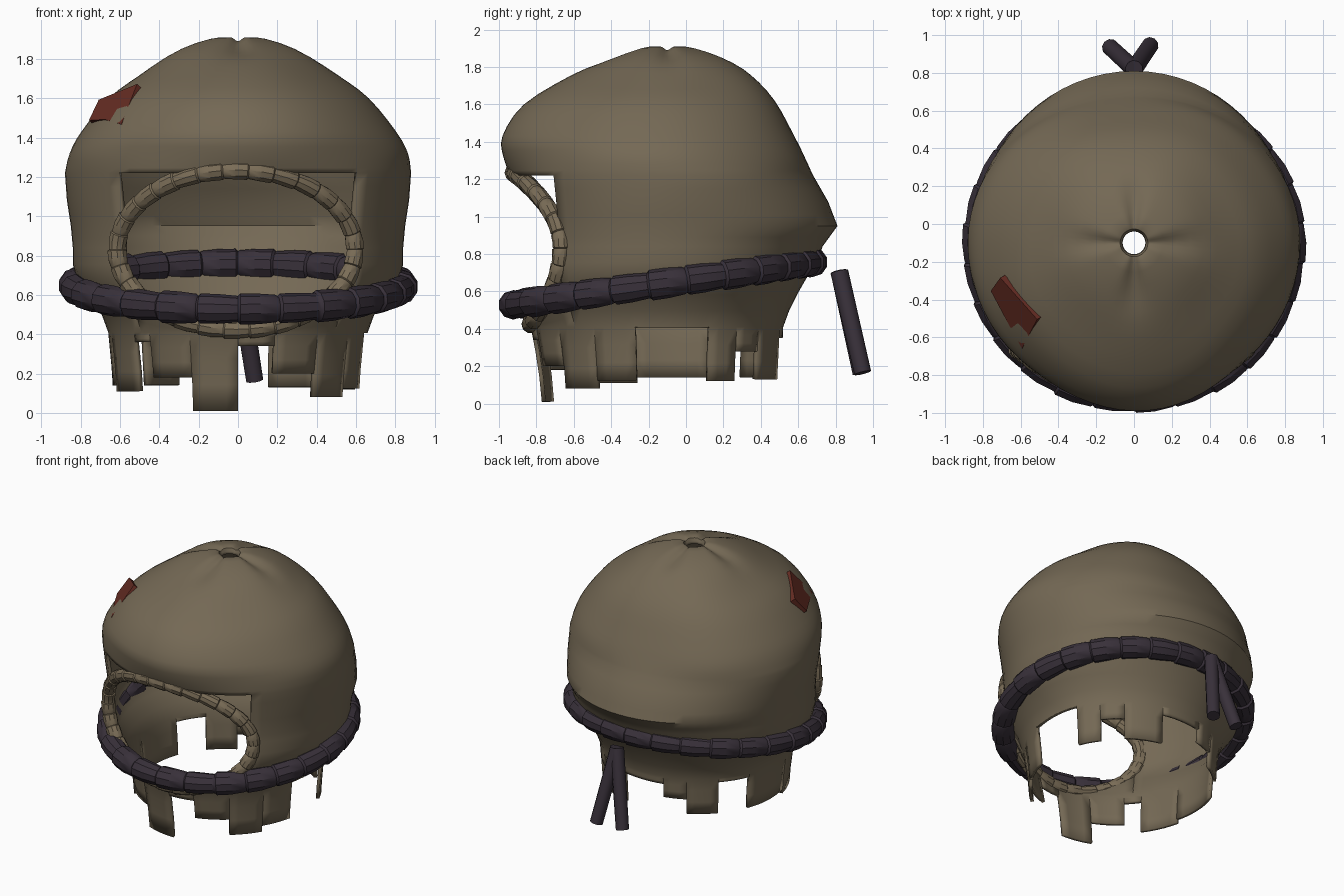
import bpy, bmesh, math, random
from mathutils import Vector

if "Cube" in bpy.data.objects:
    bpy.data.objects.remove(bpy.data.objects["Cube"])
random.seed(4)

CY = -0.1          # axis of the hood lies slightly forward
COLS = 72          # 5 degree columns


def material(name, rgb):
    m = bpy.data.materials.new(name)
    m.diffuse_color = (*rgb, 1)
    m.use_nodes = True
    m.node_tree.nodes["Principled BSDF"].inputs["Base Color"].default_value = m.diffuse_color
    return m


cloth = material("worn_cloth", (0.175, 0.14, 0.09))
piping = material("rim_cloth", (0.195, 0.152, 0.095))
dark = material("dark_rope", (0.040, 0.030, 0.042))
red = material("red_patch", (0.135, 0.026, 0.017))


def finish(bm, name, mat, angle=40):
    bmesh.ops.remove_doubles(bm, verts=bm.verts, dist=0.0005)
    me = bpy.data.meshes.new(name)
    bm.to_mesh(me)
    bm.free()
    ob = bpy.data.objects.new(name, me)
    bpy.context.collection.objects.link(ob)
    me.materials.append(mat)
    bpy.ops.object.select_all(action='DESELECT')
    ob.select_set(True)
    bpy.context.view_layer.objects.active = ob
    bpy.ops.object.shade_smooth_by_angle(angle=math.radians(angle))
    return ob


def blend(front, side, back, phi):
    c = math.cos(phi)
    return side + ((front if c > 0 else back) - side) * c * c


def catmull(pts, t):
    i = min(int(t), len(pts) - 2)
    f = t - i
    p = [pts[max(0, min(len(pts) - 1, i + k))] for k in (-1, 0, 1, 2)]
    return 0.5 * (2 * p[1] + (p[2] - p[0]) * f
                  + (2 * p[0] - 5 * p[1] + 4 * p[2] - p[3]) * f * f
                  + (3 * p[1] - p[0] - 3 * p[2] + p[3]) * f ** 3)


def place(phi, r, z):
    return (r * math.sin(phi), CY - r * math.cos(phi), z)


# crown profiles (radius, height): front, side, back
CROWN = [
    [(.06, 1.86), (.10, 1.91), (.3, 1.85), (.5, 1.76), (.76, 1.6), (.875, 1.43), (.87, 1.32), (.84, 1.22)],
    [(.06, 1.86), (.10, 1.91), (.3, 1.855), (.5, 1.72), (.66, 1.6), (.8, 1.43), (.86, 1.32), (.88, 1.22)],
    [(.06, 1.86), (.10, 1.91), (.3, 1.855), (.45, 1.76), (.58, 1.62), (.68, 1.44), (.74, 1.32), (.78, 1.22)],
]
CROWN = [[Vector(p) for p in prof] for prof in CROWN]

# body radii by height: height, front, side, back
BODY = [(1.22, .84, .88, .78), (1.08, .81, .87, .86), (.95, .80, .85, .91), (.84, .80, .84, .83),
        (.75, .82, .84, .80), (.65, .83, .81, .73), (.52, .78, .70, .66), (.41, .73, .66, .62),
        (.2, .69, .64, .61), (0, .67, .63, .60)]


def crown_point(phi, t):
    v = blend(*(catmull(p, t) for p in CROWN), phi)
    # gathered folds around the top hole
    fold = math.exp(-((t - 1.5) / 0.8) ** 2) * abs(math.cos(2 * phi)) ** 10
    sag = 0.008 * math.sin(5 * phi + 1) * min(1, max(0, t - 2)) * max(0, min(1, 7 - t))
    return place(phi, v.x + sag, v.y - 0.03 * fold)


def body_point(phi, z):
    for a, b in zip(BODY, BODY[1:]):
        if z >= b[0] - 1e-6:
            f = (a[0] - z) / (a[0] - b[0])
            return place(phi, blend(*(a[k] + (b[k] - a[k]) * f for k in (1, 2, 3)), phi), z)


# ragged hem: start angle, end angle, bottom height
HEM = [(0, 15, .34), (15, 35, .2), (35, 55, .08), (55, 75, .125), (75, 110, .405), (110, 125, .12),
       (125, 140, .28), (140, 165, .13), (165, 195, .35), (195, 210, .25), (210, 230, .14),
       (230, 250, .38), (250, 285, .14), (285, 310, .11), (310, 320, .36), (320, 340, .18), (340, 360, .01)]

OPEN = 45          # half angle of the face opening


def opening_bottom(phi):
    x = 0.80 * math.sin(phi)
    return 0.83 - 0.40 * math.sqrt(max(0, 1 - (x / 0.6) ** 2))


# hood shell with face opening and hem
bm = bmesh.new()


def strip(p0, p1, rows0, rows1):
    a = [bm.verts.new(p0(r)) for r in rows0]
    b = [bm.verts.new(p1(r)) for r in rows1]
    for i in range(len(a) - 1):
        bm.faces.new((a[i + 1], b[i + 1], b[i], a[i]))


for c in range(COLS):
    deg = c * 5
    f0, f1 = math.radians(deg), math.radians(deg + 5)
    t_rows = [i / 3 for i in range(22)]
    strip(lambda t: crown_point(f0, t), lambda t: crown_point(f1, t), t_rows, t_rows)
    b0, b1 = (lambda z: body_point(f0, z)), (lambda z: body_point(f1, z))
    face_side = deg < OPEN or deg >= 360 - OPEN
    if not face_side:
        mid = [1.22, 1.15, 1.08, 1.01, .95, .89, .84]
        strip(b0, b1, mid, mid)

    def low_rows(phi, d):
        inside = min(d, 360 - d) < OPEN or (face_side and min(d, 360 - d) == OPEN)
        top = opening_bottom(phi) if inside else .84
        return [top + (.41 - top) * k / 5 for k in range(6)]
    strip(b0, b1, low_rows(f0, deg), low_rows(f1, deg + 5))
    end = next(h[2] for h in HEM if h[0] <= deg < h[1])
    hem = [.41 + (end - .41) * k / 3 for k in range(4)]
    strip(b0, b1, hem, hem)
bmesh.ops.dissolve_degenerate(bm, edges=bm.edges, dist=0.0003)
hood = finish(bm, "hood", cloth, 45)
sol = hood.modifiers.new("thickness", 'SOLIDIFY')
sol.thickness = 0.022
sol.offset = -1


def beaded_ring(name, path, beads, radius, ref, mat, sides=10):
    """Closed roll made of overlapping puffed segments."""
    bm = bmesh.new()
    rings = []
    for b in range(beads):
        puff = radius * random.uniform(0.96, 1.06)
        for f, k in ((0.0, .88), (0.06, 1.04), (0.5, 1.03), (0.94, .93)):
            t = 2 * math.pi * (b + f) / beads
            p = path(t)
            tan = (path(t + .01) - path(t - .01)).normalized()
            u = (ref - tan * ref.dot(tan)).normalized()
            v = tan.cross(u)
            rings.append([bm.verts.new(p + (u * math.cos(a) + v * math.sin(a)) * puff * k)
                          for a in (2 * math.pi * s / sides for s in range(sides))])
    for i, r in enumerate(rings):
        n = rings[(i + 1) % len(rings)]
        for s in range(sides):
            q = (s + 1) % sides
            bm.faces.new((r[s], r[q], n[q], n[s]))
    bmesh.ops.recalc_face_normals(bm, faces=bm.faces)
    return finish(bm, name, mat, 35)


def rim_path(t):
    s = math.sin(t)
    return Vector((0.605 * math.cos(t) - 0.01, -0.665 - (0.255 if s > 0 else 0.165) * s * s, 0.83 + 0.405 * s))


def belt_path(t):
    r = blend(.845, .835, .80, t)
    x, y, _ = place(t, r, 0)
    return Vector((x, y + 0.02 * math.cos(t), 0.53 + 0.139 * (y + 0.93)))


beaded_ring("face_opening_rim", rim_path, 30, 0.047, Vector((0, 1, 0)), piping)
beaded_ring("belt", belt_path, 26, 0.075, Vector((0, 0, 1)), dark)


# hanging belt ends at the back
def strap(name, a, b, radius):
    a, b = Vector(a), Vector(b)
    bm = bmesh.new()
    bmesh.ops.create_cone(bm, cap_ends=True, segments=10, radius1=radius, radius2=radius * .95,
                          depth=(b - a).length)
    rot = (b - a).to_track_quat('Z', 'Y')
    for v in bm.verts:
        v.co = rot @ v.co + (a + b) / 2
    finish(bm, name, dark, 40)


strap("belt_end_right", (0.0, .82, .705), (.085, .945, .165), .048)
strap("belt_end_left", (0.0, .82, .705), (-.125, .935, .165), .048)

# sewn patch on the front left of the crown
corners = [(-.70, -.28, 1.585), (-.75, -.35, 1.48), (-.67, -.50, 1.485), (-.585, -.655, 1.46), (-.505, -.50, 1.665)]
bm = bmesh.new()
out = Vector((-.68, -.38, .62)).normalized()
lower = [bm.verts.new(Vector(c) - out * 0.025) for c in corners]
upper = [bm.verts.new(Vector(c) + out * 0.012) for c in corners]
bm.faces.new(upper)
bm.faces.new(lower[::-1])
for i in range(5):
    j = (i + 1) % 5
    bm.faces.new((lower[i], lower[j], upper[j], upper[i]))
bmesh.ops.recalc_face_normals(bm, faces=bm.faces)
finish(bm, "patch", red, 20)
